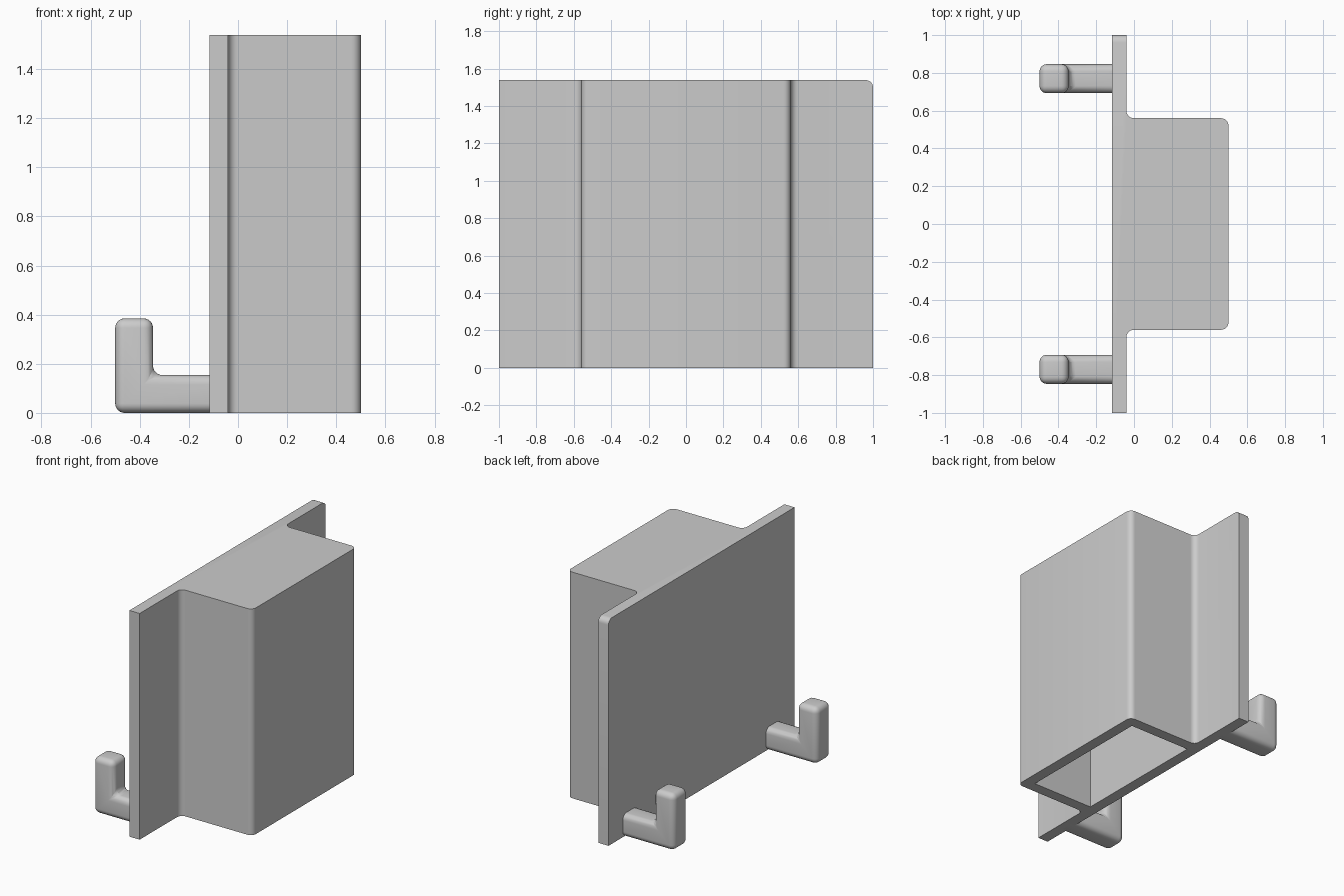
import bpy
import bmesh
from math import radians

U = 1 / 13          # wall thickness, the module of the whole part
R = U / 2           # fillet radius
HEIGHT = 20 * U
BACK, FACE, FRONT = -0.117, -0.04, 0.5
BOX_HALF = 0.56

cube = bpy.data.objects.get("Cube")
if cube:
    bpy.data.objects.remove(cube, do_unlink=True)

grey = bpy.data.materials.new("light_grey")
grey.use_nodes = True
grey.diffuse_color = (0.6, 0.6, 0.6, 1)
grey.node_tree.nodes["Principled BSDF"].inputs["Base Color"].default_value = (0.6, 0.6, 0.6, 1)


def prism(bm, points, offset):
    """Closed solid from a planar outline pushed along an offset."""
    base = bm.faces.new([bm.verts.new(p) for p in points])
    new = bmesh.ops.extrude_face_region(bm, geom=[base], use_keep_orig=True)["geom"]
    verts = [v for v in new if isinstance(v, bmesh.types.BMVert)]
    bmesh.ops.translate(bm, verts=verts, vec=offset)
    bmesh.ops.recalc_face_normals(bm, faces=bm.faces[:])
    return base


def round_edges(bm, edges):
    bmesh.ops.bevel(bm, geom=edges, offset=R, offset_type='OFFSET', segments=6,
                    profile=0.5, affect='EDGES', clamp_overlap=True)


def finish(bm, name):
    bmesh.ops.recalc_face_normals(bm, faces=bm.faces[:])
    mesh = bpy.data.meshes.new(name)
    bm.to_mesh(mesh)
    bm.free()
    mesh.materials.append(grey)
    obj = bpy.data.objects.new(name, mesh)
    bpy.context.collection.objects.link(obj)
    bpy.ops.object.select_all(action='DESELECT')
    obj.select_set(True)
    bpy.context.view_layer.objects.active = obj
    bpy.ops.object.shade_smooth_by_angle(angle=radians(30))
    return obj


# Flanged housing: hat-shaped section pulled upward
bm = bmesh.new()
half = [(BACK, 1), (FACE, 1), (FACE, BOX_HALF), (FRONT, BOX_HALF)]
outline = half + [(x, -y) for x, y in reversed(half)]
prism(bm, [(x, y, 0) for x, y in outline], (0, 0, HEIGHT))


def is_filleted(edge):
    a, b = (v.co for v in edge.verts)
    upright = abs(a.z - b.z) > 1 and abs(a.y) < 0.9
    top_corner = min(a.z, b.z) > 1 and min(a.y, b.y) > 0.9
    return upright or top_corner


round_edges(bm, [e for e in bm.edges if is_filleted(e)])

# Pocket open at the bottom, with a lid one wall thick
bottom = next(f for f in bm.faces if all(v.co.z < 0.001 for v in f.verts))
rim = list(bottom.edges)
bmesh.ops.delete(bm, geom=[bottom], context='FACES_ONLY')
x0, x1, y1 = FACE, FRONT - U, BOX_HALF - U
corners = [(x0, -y1), (x1, -y1), (x1, y1), (x0, y1)]
low = [bm.verts.new((x, y, 0)) for x, y in corners]
high = [bm.verts.new((x, y, HEIGHT - U)) for x, y in corners]
for i in range(4):
    j = (i + 1) % 4
    bm.faces.new((low[i], low[j], high[j], high[i]))
    rim.append(bm.edges.get((low[i], low[j])))
bm.faces.new(high)
bmesh.ops.triangle_fill(bm, edges=rim, use_beauty=True, use_dissolve=False)
finish(bm, "flanged_housing")

# Rounded L-shaped hooks, their roots buried in the back plate
root = FACE - 0.01
hook = [(-0.5, 0), (root, 0), (root, 2 * U), (-0.5 + 2 * U, 2 * U),
        (-0.5 + 2 * U, 5 * U), (-0.5, 5 * U)]
for name, centre in (("front_hook", -10 * U), ("back_hook", 10 * U)):
    bm = bmesh.new()
    prism(bm, [(x, centre - U, z) for x, z in hook], (0, 2 * U, 0))
    round_edges(bm, bm.edges[:])
    finish(bm, name)
